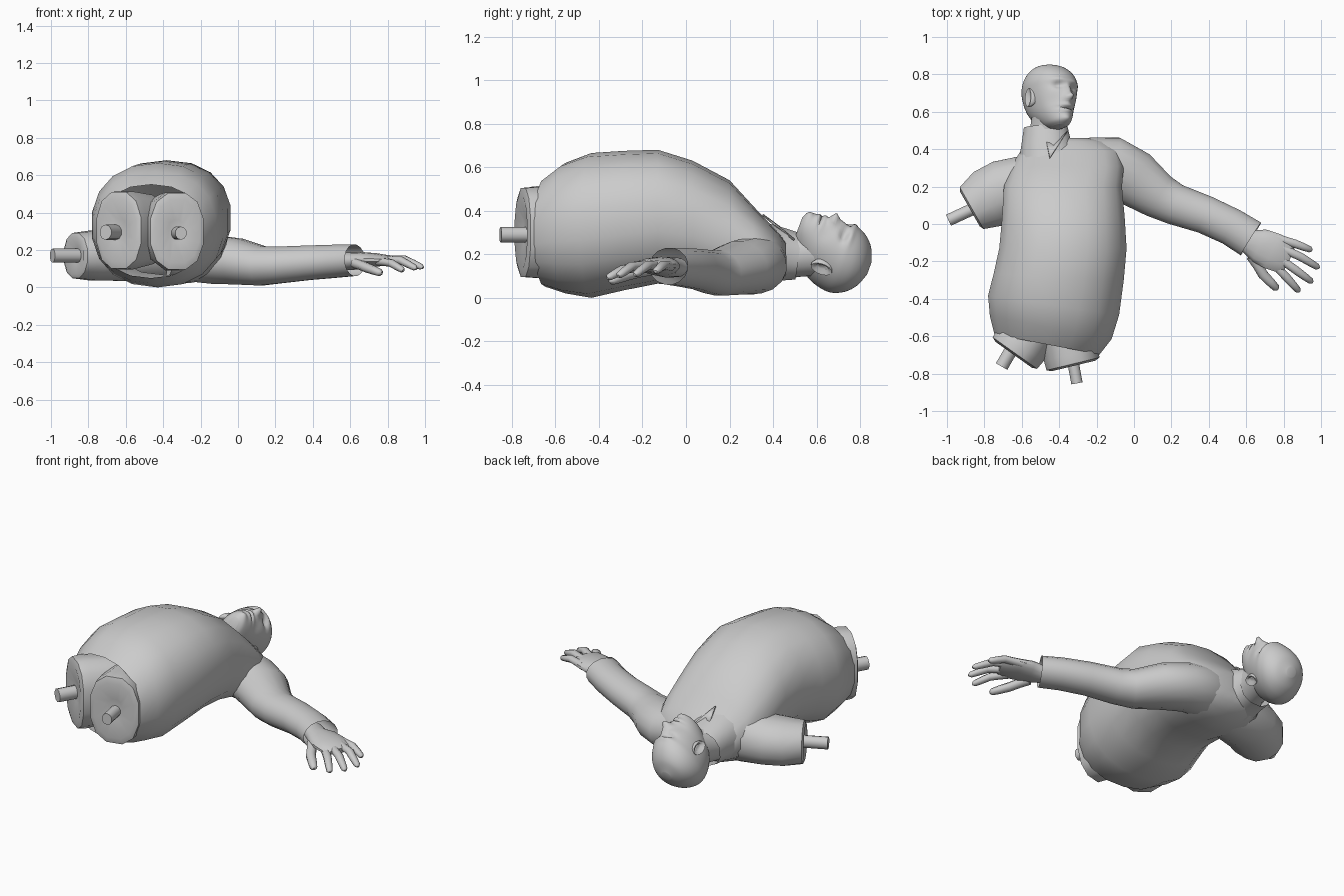
import bpy, bmesh, math
from mathutils import Vector as V

UP = V((0, 0, 1))


def mesh(name, verts, faces, angle=50):
    me = bpy.data.meshes.new(name)
    me.from_pydata(verts, [], faces)
    bm = bmesh.new()
    bm.from_mesh(me)
    bmesh.ops.recalc_face_normals(bm, faces=bm.faces)
    bm.to_mesh(me)
    bm.free()
    me.polygons.foreach_set("use_smooth", [True] * len(me.polygons))
    me.set_sharp_from_angle(angle=math.radians(angle))
    ob = bpy.data.objects.new(name, me)
    bpy.context.scene.collection.objects.link(ob)
    return ob


def skin(name, rings, start=True, end=True, angle=50):
    """Join equal rings of points with quads, optionally closing the ends."""
    n = len(rings[0])
    verts = [p for r in rings for p in r]
    faces = [(i * n + j, i * n + (j + 1) % n, (i + 1) * n + (j + 1) % n, (i + 1) * n + j)
             for i in range(len(rings) - 1) for j in range(n)]
    if start:
        faces.append(tuple(range(n))[::-1])
    if end:
        faces.append(tuple(range(len(verts) - n, len(verts))))
    return mesh(name, verts, faces, angle)


def oval(n, power=2):
    for k in range(n):
        a = math.tau * (k + .5) / n
        c, s = math.cos(a), math.sin(a)
        yield (math.copysign(abs(c) ** (2 / power), c), math.copysign(abs(s) ** (2 / power), s))


def tube(name, path, sides=12, power=2, start=True, end=True, dish=0, angle=50):
    """Loft through (x, y, z, half width, half height) stations."""
    pts = [V(p[:3]) for p in path]
    rings = []
    for i, p in enumerate(path):
        t = (pts[min(i + 1, len(pts) - 1)] - pts[max(i - 1, 0)]).normalized()
        side = t.cross(UP).normalized()
        top = side.cross(t)
        rings.append([pts[i] + side * p[3] * c + top * p[4] * s for c, s in oval(sides, power)])
    if dish:  # hollowed cut end
        t = (pts[-1] - pts[-2]).normalized()
        rings.append([pts[-1] + (q - pts[-1]) * .82 + t * dish * .7 for q in rings[-1]])
        rings.append([pts[-1] + (q - pts[-1]) * .3 - t * dish * .7 for q in rings[-2]])
    return skin(name, rings, start, end, angle)


# shirt body: y, x min, x max, z min, z max, hem slant
body = [(-.645, -.75, -.18, .05, .55, .19), (-.55, -.775, -.115, .02, .62, .19),
        (-.43, -.785, -.075, 0, .665, .15), (-.28, -.755, -.05, .035, .675, .05),
        (-.13, -.725, -.035, .065, .68, 0), (.03, -.71, -.045, .055, .63, 0),
        (.2, -.70, -.06, .015, .54, 0), (.31, -.66, -.05, .015, .42, 0),
        (.39, -.61, -.07, .04, .335, 0), (.44, -.57, -.15, .075, .28, 0),
        (.46, -.54, -.24, .11, .25, 0)]
rings = []
for y, x0, x1, z0, z1, sl in body:
    ring = []
    for c, s in oval(18, 2.25):
        x = (x0 + x1) / 2 + c * (x1 - x0) / 2
        ring.append(V((x, y - sl * (x + .46), (z0 + z1) / 2 + s * (z1 - z0) / 2)))
    rings.append(ring)
skin("shirt_body", rings, start=False, angle=60)

# long sleeve and torn sleeve stub
tube("sleeve", [(-.34, .29, .20, .15, .16), (-.22, .31, .165, .155, .14), (-.12, .31, .148, .16, .132),
                (.0, .245, .138, .155, .125),
                (.13, .15, .115, .125, .107), (.22, .105, .12, .112, .1), (.38, .05, .132, .104, .094),
                (.52, -.015, .14, .102, .09), (.625, -.08, .145, .105, .085)], 16, end=False)
tube("torn_shoulder", [(-.42, .23, .21, .17, .18), (-.56, .21, .185, .165, .16), (-.70, .175, .175, .172, .143),
                       (-.78, .135, .17, .168, .137), (-.868, .085, .17, .133, .125)],
     12, 2.1, dish=.015, angle=45)

# severed thighs inside the open hem
tube("thigh_left", [(-.49, -.485, .31, .14, .19), (-.605, -.645, .305, .155, .215),
                    (-.637, -.69, .305, .15, .21)], 12, 2.4, dish=.016, angle=60)
tube("thigh_right", [(-.385, -.51, .31, .14, .19), (-.34, -.69, .30, .152, .215),
                     (-.326, -.748, .30, .15, .21)], 12, 2.4, dish=.016, angle=60)

# bone ends
for name, a, b, r in [("arm_bone", (-.82, .10, .17), (-.992, .02, .17), .034),
                      ("left_leg_bone", (-.62, -.61, .295), (-.708, -.762, .295), .037),
                      ("right_leg_bone", (-.335, -.69, .29), (-.305, -.852, .29), .032)]:
    tube(name, [a + (r, r * 1.1), b + (r, r * 1.1)], 10)

# hand: palm, four fingers and thumb
tube("palm", [(.54, -.04, .14, .06, .045), (.61, -.09, .14, .066, .047), (.67, -.115, .145, .095, .044),
              (.74, -.145, .147, .103, .036), (.805, -.18, .145, .09, .027), (.83, -.193, .143, .065, .015)], 14)
fingers = [((.76, -.075, .145), (.86, -.105, .15), (.952, -.14, .12)),
           ((.79, -.13, .15), (.89, -.175, .15), (.99, -.235, .105)),
           ((.78, -.185, .148), (.87, -.25, .145), (.955, -.312, .10)),
           ((.75, -.215, .14), (.82, -.29, .13), (.885, -.362, .09)),
           ((.63, -.17, .13), (.69, -.27, .105), (.768, -.35, .075))]
for i, (a, b, c) in enumerate(fingers):
    r = .029 if i == 4 else .024
    a, b, c = V(a), V(b), V(c)
    st = [(a, 1.15), (a.lerp(b, .5), 1), (b, 1), (b.lerp(c, .5), .9), (b.lerp(c, .88), .75), (c, .3)]
    tube("thumb" if i == 4 else f"finger_{i + 1}", [tuple(p) + (r * k, r * k * .9) for p, k in st], 8)

# neck and open collar
tube("neck", [(-.47, .32, .19, .14, .11), (-.465, .44, .195, .112, .11), (-.455, .52, .20, .10, .105),
              (-.445, .60, .21, .10, .11)], 16)
tube("collar", [(-.46, .36, .20, .16, .15), (-.47, .44, .20, .135, .125), (-.472, .515, .19, .12, .11)],
     12, 2.3, start=False, end=False)
flap = mesh("collar_flap", [(-.47, .45, .315), (-.45, .355, .385), (-.43, .42, .335), (-.355, .50, .27)],
            [(0, 1, 2), (1, 3, 2)])
flap.modifiers.new("thickness", "SOLIDIFY").thickness = .01

# head: tilted back and turned; axes are side, forward, crown
turn = math.radians(34)
crown = V((0, .94, -.35)).normalized()
fwd = V((0, .35, .94)).normalized() * math.cos(turn) + V((math.sin(turn), 0, 0))
side = fwd.cross(crown)
centre = V((-.445, .69, .2))


def place(x, f, h):
    return centre + side * x + fwd * f + crown * h


# height, front, back, half width
prof = [(-.205, .122, .02, .03), (-.185, .15, -.03, .06), (-.13, .162, -.12, .092), (-.07, .165, -.168, .114),
        (0, .165, -.188, .132), (.05, .16, -.182, .138), (.1, .13, -.152, .126), (.14, .082, -.103, .092),
        (.165, .015, -.04, .03)]
# x, height, x radius, height radius, push
bumps = [(0, -.065, .019, .02, .044), (0, -.03, .014, .035, .02), (.048, .002, .026, .018, -.022),
         (-.048, .002, .026, .018, -.022), (.05, .035, .04, .013, .008), (-.05, .035, .04, .013, .008),
         (0, -.108, .034, .008, .011), (0, -.121, .04, .005, -.014), (0, -.136, .03, .008, .011),
         (0, -.18, .03, .018, .012), (.07, -.09, .025, .04, -.008), (-.07, -.09, .025, .04, -.008)]


def spline(t):
    i = min(int(t), len(prof) - 2)
    u = t - i
    p = [prof[max(0, min(len(prof) - 1, i + k))] for k in (-1, 0, 1, 2)]
    return [.5 * (2 * b + (c - a) * u + (2 * a - 5 * b + 4 * c - d) * u * u
                  + (3 * b - a - 3 * c + d) * u ** 3) for a, b, c, d in zip(*p)]


rings = []
steps = 56
for i in range(steps + 1):
    h, f0, f1, w = spline(i * (len(prof) - 1) / steps)
    ring = []
    for c, s in oval(48):
        x, f = w * c, (f0 + f1) / 2 + s * (f0 - f1) / 2
        if s > 0:
            f += sum(m * math.exp(-((x - bx) / rx) ** 2 - ((h - bh) / rh) ** 2) for bx, bh, rx, rh, m in bumps)
        ring.append(place(x, f, h))
    rings.append(ring)
skin("head", rings, angle=70)

# ears: flattened rounded shells with a hollow
for sgn, name in ((1, "ear_a"), (-1, "ear_b")):
    rings = [[place(sgn * (.108 + d), .005 - d * .6 + c * .031 * k, -.04 + s * .053 * k) for c, s in oval(14)]
             for d, k in ((0, .7), (.02, 1), (.03, .95), (.028, .7), (.018, .45))]
    skin(name, rings)
